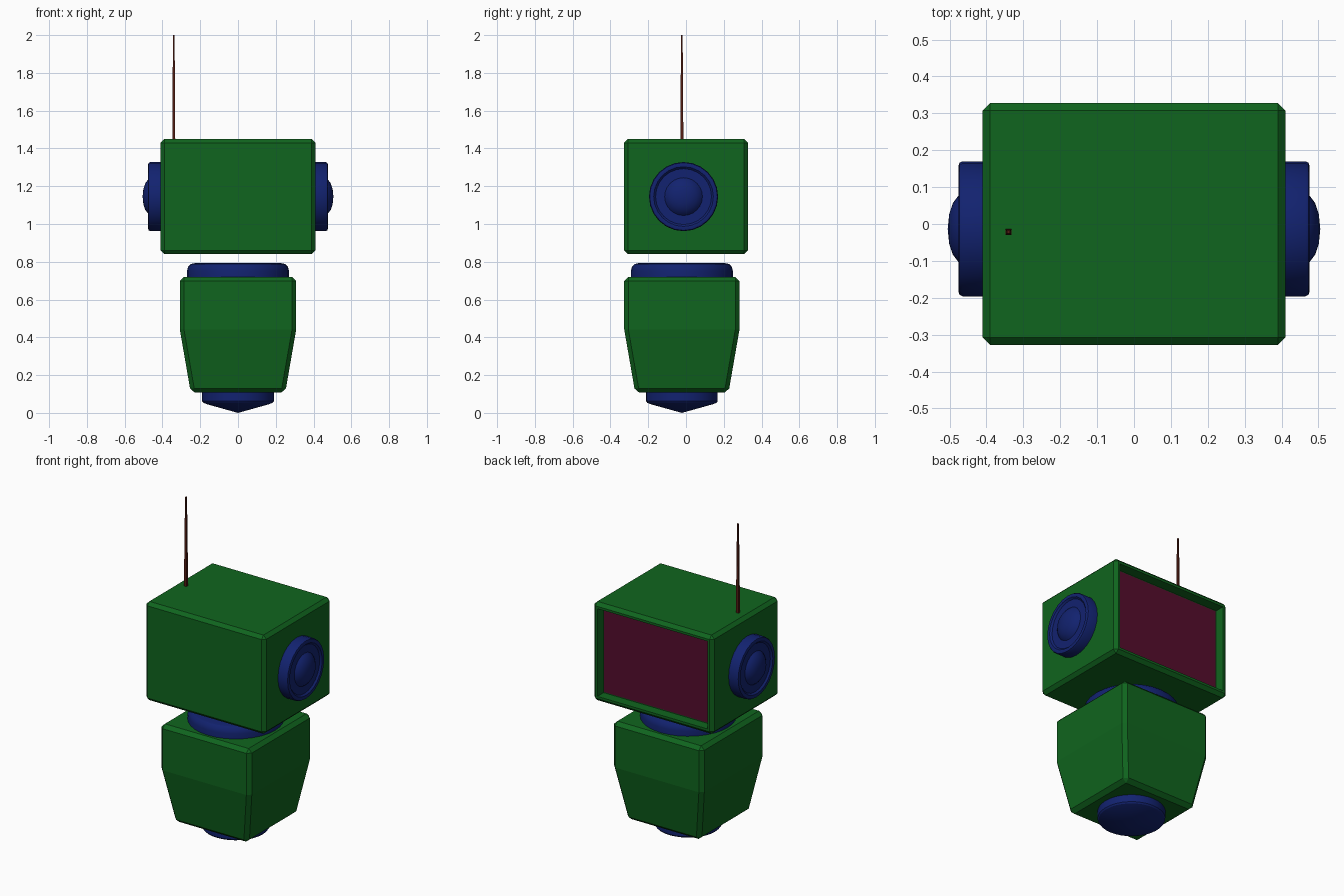
import bpy, bmesh
from math import radians, tau
from mathutils import Matrix, Vector

if "Cube" in bpy.data.objects:
    bpy.data.objects.remove(bpy.data.objects["Cube"])


def material(name, rgb):
    m = bpy.data.materials.new(name)
    m.diffuse_color = (*rgb, 1)
    m.use_nodes = True
    m.node_tree.nodes["Principled BSDF"].inputs["Base Color"].default_value = m.diffuse_color
    return m


GREEN = material("green_shell", (0.005, 0.13, 0.013))
BLUE = material("blue_joint", (0.006, 0.016, 0.16))
WINE = material("wine_screen", (0.09, 0.004, 0.026))
RUST = material("rust_metal", (0.09, 0.012, 0.006))


def finish(name, bm, mat, smooth=False):
    bmesh.ops.recalc_face_normals(bm, faces=bm.faces)
    me = bpy.data.meshes.new(name)
    bm.to_mesh(me)
    bm.free()
    me.materials.append(mat)
    ob = bpy.data.objects.new(name, me)
    bpy.context.collection.objects.link(ob)
    if smooth:
        bpy.ops.object.select_all(action='DESELECT')
        ob.select_set(True)
        bpy.context.view_layer.objects.active = ob
        bpy.ops.object.shade_smooth_by_angle(angle=radians(30))
    return ob


def lathe(name, profile, matrix, mat, sides=32):
    """Revolve (radius, height) points about local z, then place by matrix."""
    bm = bmesh.new()
    vs = [bm.verts.new((r, 0, h)) for r, h in profile]
    es = [bm.edges.new(p) for p in zip(vs, vs[1:])]
    bmesh.ops.spin(bm, geom=vs + es, cent=(0, 0, 0), axis=(0, 0, 1),
                   angle=tau, steps=sides, use_duplicate=False)
    bmesh.ops.remove_doubles(bm, verts=bm.verts, dist=1e-5)
    bmesh.ops.transform(bm, matrix=matrix, verts=bm.verts)
    return finish(name, bm, mat, True)


def loft(bm, rings):
    """Stack rectangles (half x, half y, z) into a closed box."""
    loops = [[bm.verts.new((sx * x, sy * y, z))
              for sx, sy in ((-1, -1), (1, -1), (1, 1), (-1, 1))]
             for x, y, z in rings]
    for a, b in zip(loops, loops[1:]):
        for i in range(4):
            j = (i + 1) % 4
            bm.faces.new((a[i], a[j], b[j], b[i]))
    bm.faces.new(loops[0][::-1])
    bm.faces.new(loops[-1])
    bmesh.ops.recalc_face_normals(bm, faces=bm.faces)


def chamfer(bm, width):
    edges = [e for e in bm.edges if e.calc_face_angle() > radians(40)]
    bmesh.ops.bevel(bm, geom=edges, offset=width, segments=1,
                    profile=0.5, affect='EDGES')


BODY_Y = -0.022

# Head: chamfered box with a screen recess in the back
bm = bmesh.new()
loft(bm, [(0.41, 0.328, 0.84), (0.41, 0.328, 1.45)])
chamfer(bm, 0.02)
bm.normal_update()
back = max(bm.faces, key=lambda f: f.calc_center_median().y)
bmesh.ops.inset_region(bm, faces=[back], thickness=0.02)
bmesh.ops.inset_individual(bm, faces=[back], thickness=0.0005, depth=-0.06)
finish("head", bm, GREEN)

# Screen panel
bm = bmesh.new()
bmesh.ops.create_cube(bm, size=1, matrix=Matrix.Translation((0, 0.262, 1.145))
                      @ Matrix.Diagonal((0.738, 0.02, 0.528, 1)))
finish("screen", bm, WINE)

# Torso: tapers toward the bottom
bm = bmesh.new()
loft(bm, [(0.25, 0.247, 0.107), (0.308, 0.305, 0.44), (0.308, 0.305, 0.72)])
chamfer(bm, 0.022)
bmesh.ops.translate(bm, verts=bm.verts, vec=Vector((0, BODY_Y, 0)))
finish("torso", bm, GREEN)

# Neck collar and bottom roller
place = Matrix.Translation((0, BODY_Y, 0))
lathe("neck", [(0, 0.70), (0.27, 0.70), (0.27, 0.752), (0.264, 0.774),
               (0.25, 0.788), (0.228, 0.793), (0, 0.793)], place, BLUE)
lathe("base_foot", [(0, 0.12), (0.19, 0.12), (0.19, 0.062), (0.184, 0.054),
                    (0.165, 0.046), (0, 0)], place, BLUE)

# Ear discs on both sides
ear = [(0, 0.40), (0.183, 0.40), (0.183, 0.465), (0.179, 0.473), (0.17, 0.476),
       (0.158, 0.474), (0.148, 0.464), (0.10, 0.464), (0.09, 0.476),
       (0.07, 0.491), (0.04, 0.501), (0, 0.505)]
for side, sign in (("right", 1), ("left", -1)):
    m = Matrix.Translation((0, -0.013, 1.145)) @ Matrix.Rotation(radians(90 * sign), 4, 'Y')
    lathe("ear_" + side, ear, m, BLUE, 24)

# Antenna: thin square mast, tapered
bm = bmesh.new()
loft(bm, [(0.008, 0.008, 1.40), (0.007, 0.007, 1.65), (0.004, 0.004, 2.0)])
bmesh.ops.translate(bm, verts=bm.verts, vec=Vector((-0.34, -0.022, 0)))
finish("antenna", bm, RUST)
